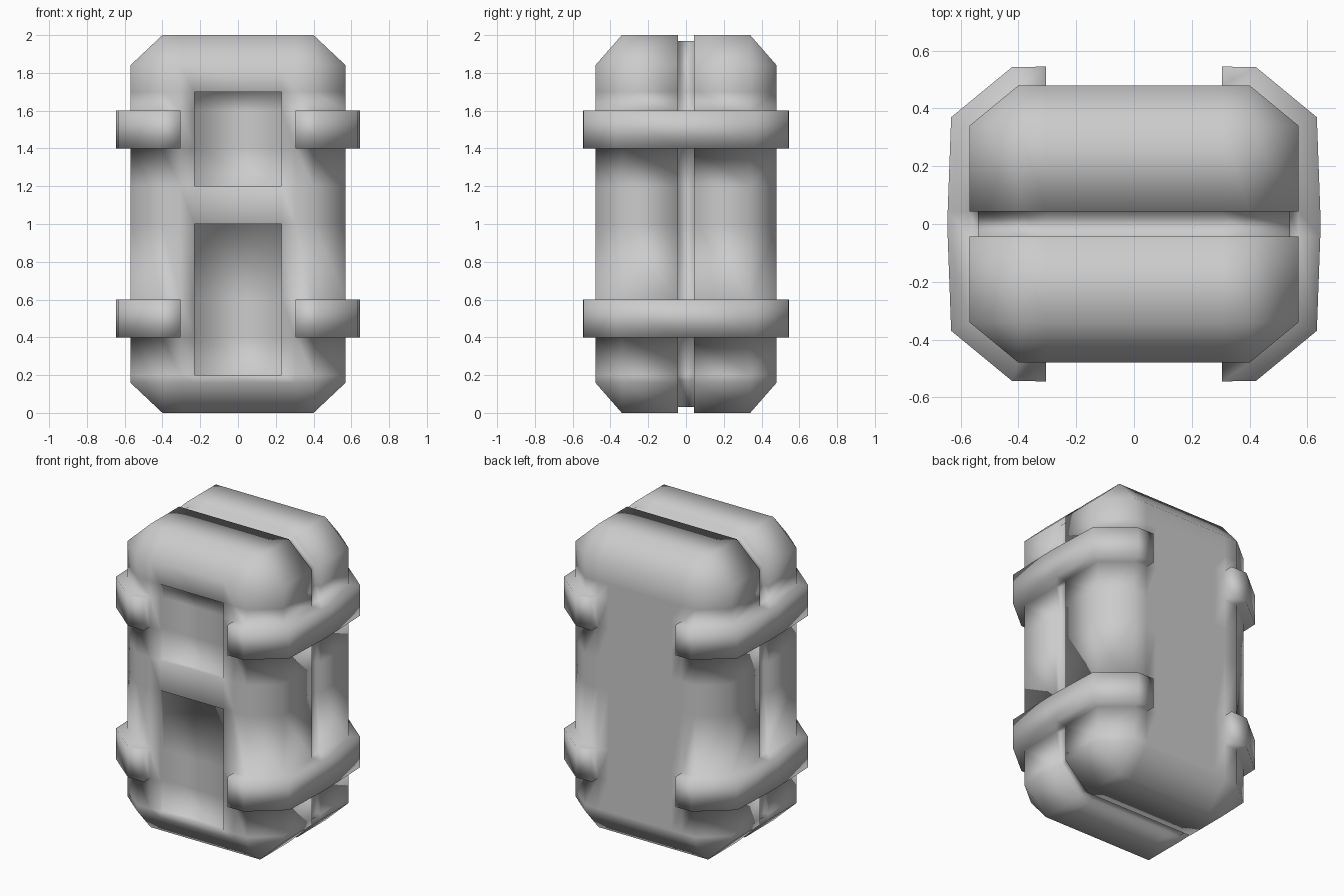
import bpy, bmesh
from itertools import product

if "Cube" in bpy.data.objects:
    bpy.data.objects.remove(bpy.data.objects["Cube"])

HX, HY, HZ = 0.57, 0.48, 1.0          # half sizes of the shell
CX, CY, CZ = 0.17, 0.14, 0.16         # chamfer along each axis
STRAPS = [(0.4, 0.6), (1.4, 1.6)]
PANELS = [(0.2, 1.0), (1.2, 1.7)]
END, PANEL_X, GROOVE = 0.305, 0.23, 0.043

bm = bmesh.new()

# Chamfered box shell
for sx, sy, sz in product((-1, 1), repeat=3):
    for x, y, z in ((HX, HY - CY, HZ - CZ), (HX - CX, HY, HZ - CZ), (HX - CX, HY - CY, HZ)):
        bm.verts.new((sx * x, sy * y, HZ + sz * z))
bmesh.ops.convex_hull(bm, input=bm.verts[:])
bmesh.ops.dissolve_limit(bm, angle_limit=0.02, verts=bm.verts[:], edges=bm.edges[:])


def cut(axis, value):
    co, no = [0, 0, 0], [0, 0, 0]
    co[axis], no[axis] = value, 1
    bmesh.ops.bisect_plane(bm, geom=bm.verts[:] + bm.edges[:] + bm.faces[:],
                           plane_co=co, plane_no=no, dist=1e-5)


# Cuts that outline the groove, straps and panels
for s in (-1, 1):
    cut(0, s * END)
    cut(0, s * PANEL_X)
    cut(1, s * GROOVE)
for pair in STRAPS + PANELS:
    for z in pair:
        cut(2, z)
bmesh.ops.recalc_face_normals(bm, faces=bm.faces[:])


def within(z, spans):
    return any(a < z < b for a, b in spans)


panels, straps, groove = [], [], []
for f in bm.faces:
    c = f.calc_center_median()
    if abs(c.x) > END and within(c.z, STRAPS):
        straps.append(f)
    elif abs(c.y) < 0.02:
        groove.append(f)
    elif c.y < -HY + 0.005 and abs(c.x) < PANEL_X and within(c.z, PANELS):
        panels.append(f)


def push(faces, depth):
    bm.normal_update()
    bmesh.ops.inset_region(bm, faces=faces, thickness=0, depth=depth, use_even_offset=True)


# Recessed front panels, raised corner straps, groove around the middle
push(panels, -0.03)
push(straps, 0.063)
push(groove, -0.03)

# Slight bulge of the straps at the sides and ends
for v in {v for f in straps for v in f.verts}:
    if abs(v.co.y) < 0.1:
        v.co.x = 0.645 if v.co.x > 0 else -0.645
    if abs(v.co.x) < END + 0.02:
        v.co.y = 0.545 if v.co.y > 0 else -0.545

bmesh.ops.recalc_face_normals(bm, faces=bm.faces[:])
for f in bm.faces:
    f.smooth = True
mesh = bpy.data.meshes.new("case_body")
bm.to_mesh(mesh)
bm.free()
bpy.context.collection.objects.link(bpy.data.objects.new("case_body", mesh))
